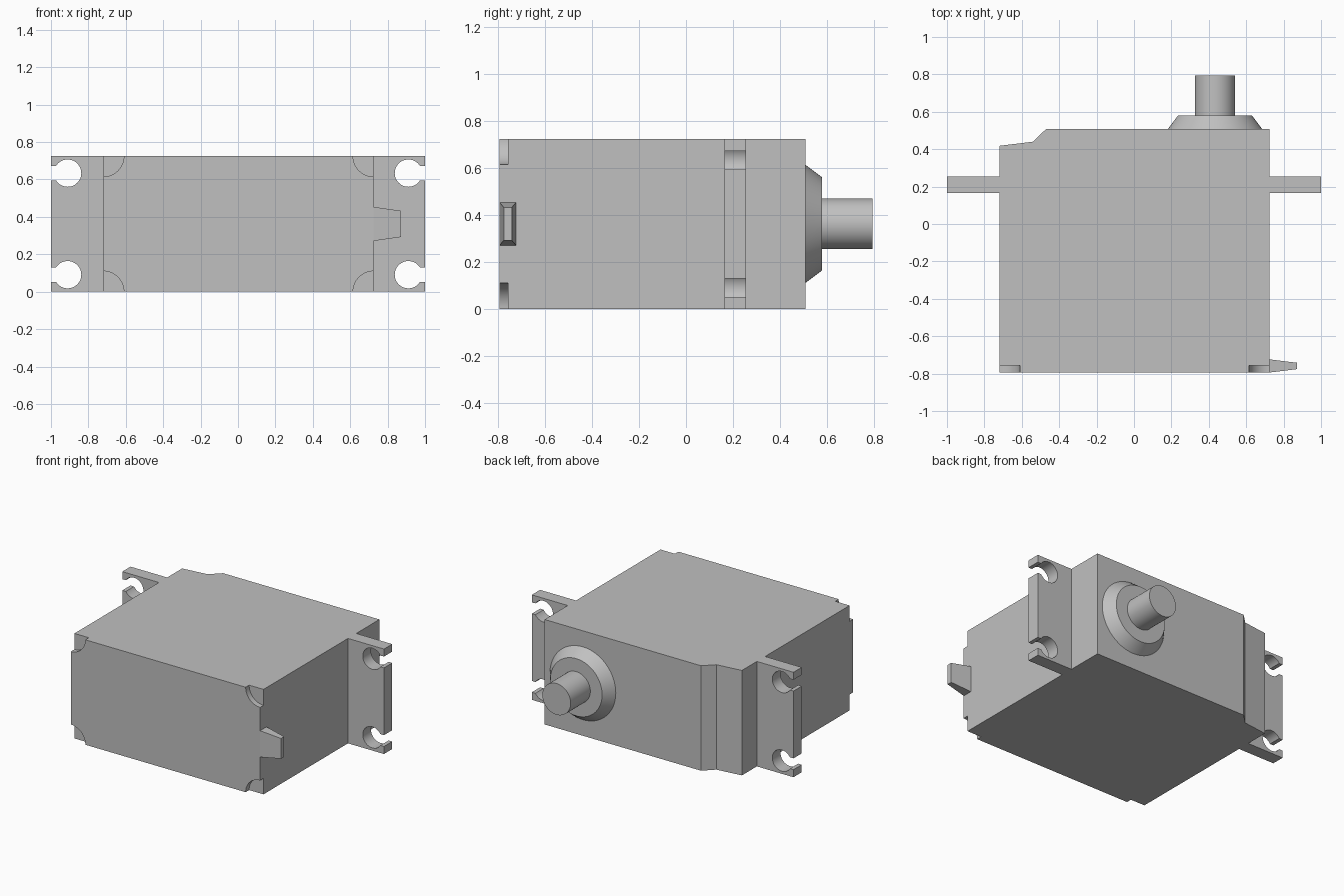
import bpy, bmesh, math
from mathutils import Vector, Matrix

default = bpy.data.objects.get("Cube")
if default:
    bpy.data.objects.remove(default, do_unlink=True)

grey = bpy.data.materials.new("plain_grey")
grey.use_nodes = True
colour = (0.53, 0.53, 0.53, 1)
grey.diffuse_color = colour
grey.node_tree.nodes["Principled BSDF"].inputs["Base Color"].default_value = colour

LEFT, RIGHT, FRONT, HEIGHT = -0.72, 0.725, -0.795, 0.725
MID = HEIGHT / 2


def finish(name, bm, smooth=False):
    bmesh.ops.recalc_face_normals(bm, faces=bm.faces)
    mesh = bpy.data.meshes.new(name)
    bm.to_mesh(mesh)
    bm.free()
    mesh.materials.append(grey)
    obj = bpy.data.objects.new(name, mesh)
    bpy.context.collection.objects.link(obj)
    if smooth:
        smooth_sharp(obj)
    return obj


def smooth_sharp(obj):
    bpy.ops.object.select_all(action='DESELECT')
    obj.select_set(True)
    bpy.context.view_layer.objects.active = obj
    bpy.ops.object.shade_smooth_by_angle(angle=math.radians(30))


def prism(name, points, direction, smooth=False):
    """Extrude a flat outline along a direction."""
    bm = bmesh.new()
    face = bm.faces.new([bm.verts.new(p) for p in points])
    result = bmesh.ops.extrude_face_region(bm, geom=[face], use_keep_orig=True)
    moved = [v for v in result["geom"] if isinstance(v, bmesh.types.BMVert)]
    bmesh.ops.translate(bm, verts=moved, vec=Vector(direction))
    return finish(name, bm, smooth)


def cone_y(name, x, z, y0, y1, r0, r1, smooth=True):
    """Round part along y, from radius r0 at y0 to r1 at y1."""
    bm = bmesh.new()
    place = Matrix.Translation((x, (y0 + y1) / 2, z)) @ Matrix.Rotation(-math.pi / 2, 4, 'X')
    bmesh.ops.create_cone(bm, cap_ends=True, segments=64, radius1=r0, radius2=r1,
                          depth=y1 - y0, matrix=place)
    return finish(name, bm, smooth)


# Case, with the stepped back corner
outline = [(LEFT, FRONT), (RIGHT, FRONT), (RIGHT, 0.508), (-0.47, 0.508), (-0.54, 0.44), (LEFT, 0.418)]
case = prism("case", [(x, y, 0) for x, y in outline], (0, 0, HEIGHT))

# Round screw recesses in the four front corners
for x in (LEFT, RIGHT):
    for z in (0, HEIGHT):
        cutter = cone_y("recess_cutter", x, z, FRONT - 0.1, FRONT + 0.038, 0.11, 0.11, False)
        cutter.hide_render = True
        cut = case.modifiers.new("recess", 'BOOLEAN')
        cut.operation, cut.solver, cut.object = 'DIFFERENCE', 'EXACT', cutter
        bpy.context.view_layer.objects.active = case
        bpy.ops.object.modifier_apply(modifier=cut.name)
        bpy.data.objects.remove(cutter, do_unlink=True)
smooth_sharp(case)

# Mounting flanges with open-ended screw holes
HOLE_X, HOLE_R, SLOT = 0.911, 0.073, 0.039
opening = math.asin(SLOT / HOLE_R)
STEPS = 40
for side, label in ((1, "left"), (-1, "right")):
    shape = [(0.7, 0), (1, 0)]
    for z in (0.091, HEIGHT - 0.091):
        shape.append((1, z - SLOT))
        for i in range(STEPS + 1):
            a = -opening - (2 * math.pi - 2 * opening) * i / STEPS
            shape.append((HOLE_X + HOLE_R * math.cos(a), z + HOLE_R * math.sin(a)))
        shape.append((1, z + SLOT))
    shape += [(1, HEIGHT), (0.7, HEIGHT)]
    prism(label + "_flange", [(side * x, 0.165, z) for x, z in shape], (0, 0.09, 0), True)

# Output shaft on its tapered collar
SHAFT_X = 0.433
cone_y("collar", SHAFT_X, MID, 0.5, 0.508, 0.252, 0.252)
cone_y("collar_taper", SHAFT_X, MID, 0.508, 0.58, 0.252, 0.198)
cone_y("output_shaft", SHAFT_X, MID, 0.57, 0.795, 0.108, 0.108)

# Tapered cable grommet at the front of the left side
bm = bmesh.new()
bmesh.ops.create_cube(bm, size=1)
for v in bm.verts:
    tip = v.co.x > 0
    depth, tall = (0.034, 0.14) if tip else (0.07, 0.182)
    v.co = (0.872 if tip else RIGHT, -0.759 + v.co.y * depth, MID + v.co.z * tall)
finish("cable_grommet", bm)
